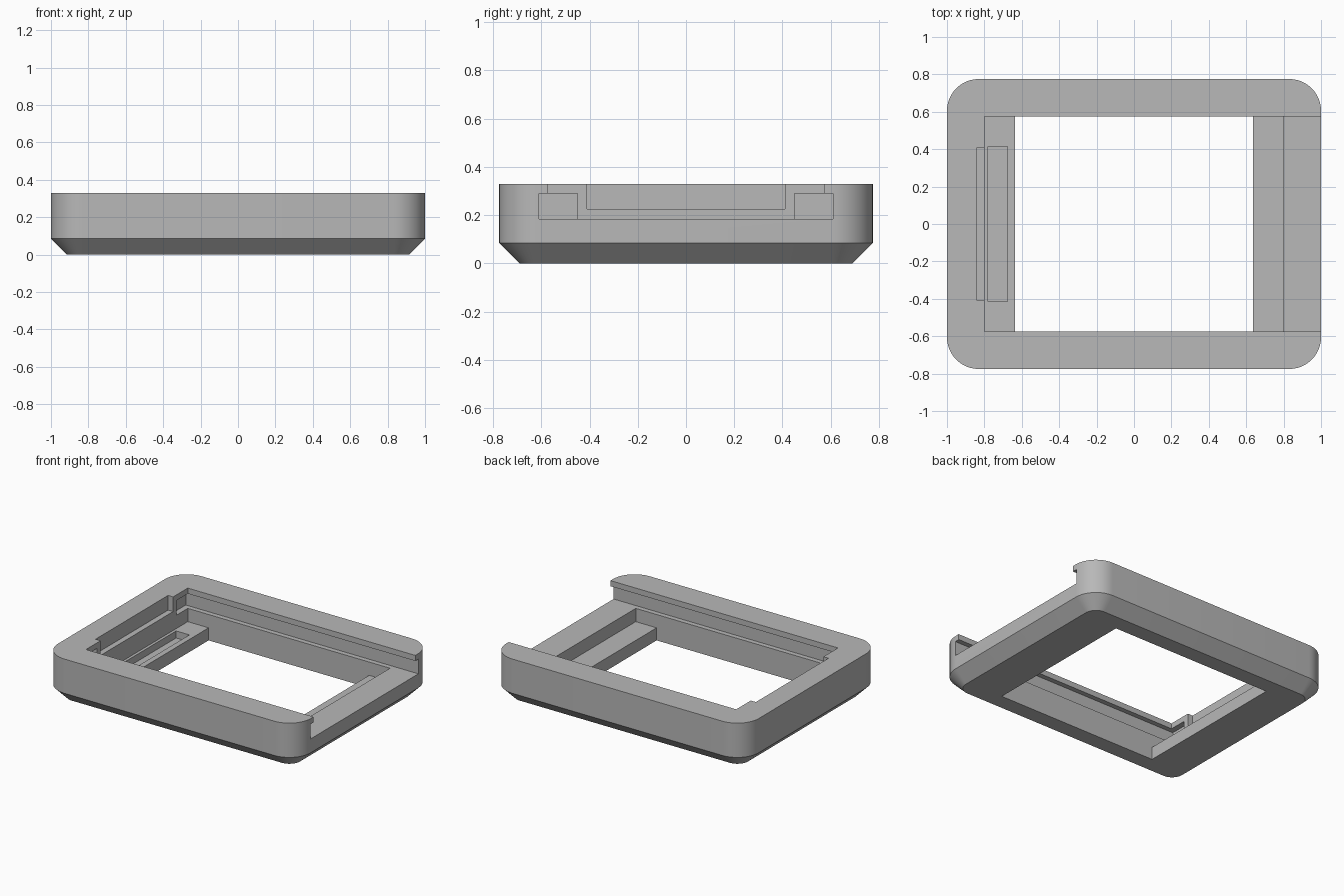
import bpy, bmesh, math

cube = bpy.data.objects.get("Cube")
if cube:
    bpy.data.objects.remove(cube, do_unlink=True)

HALF_X, HALF_Y, HEIGHT = 1.0, 0.775, 0.33
RADIUS, CHAMFER = 0.17, 0.085
FLOOR, SLOT_FLOOR, SLOT_ROOF = 0.09, 0.185, 0.29
WALL_X, WALL_Y, HOLE_X = 0.80, 0.575, 0.635

grey = bpy.data.materials.new("plain_grey")
grey.use_nodes = True
colour = (0.48, 0.48, 0.48, 1)
grey.diffuse_color = colour
grey.node_tree.nodes["Principled BSDF"].inputs["Base Color"].default_value = colour


def add_object(name, bm):
    bmesh.ops.recalc_face_normals(bm, faces=bm.faces[:])
    mesh = bpy.data.meshes.new(name)
    bm.to_mesh(mesh)
    bm.free()
    mesh.materials.append(grey)
    obj = bpy.data.objects.new(name, mesh)
    bpy.context.collection.objects.link(obj)
    return obj


def rounded_ring(bm, radius, z, steps=12):
    """Rounded rectangle whose corner centres stay fixed."""
    ring = []
    for quarter, (sx, sy) in enumerate([(1, 1), (-1, 1), (-1, -1), (1, -1)]):
        for i in range(steps + 1):
            a = (quarter + i / steps) * math.pi / 2
            ring.append(bm.verts.new((sx * (HALF_X - RADIUS) + radius * math.cos(a),
                                      sy * (HALF_Y - RADIUS) + radius * math.sin(a), z)))
    return ring


# Rounded block with a chamfered underside
bm = bmesh.new()
rings = [rounded_ring(bm, RADIUS - CHAMFER, 0),
         rounded_ring(bm, RADIUS, CHAMFER),
         rounded_ring(bm, RADIUS, HEIGHT)]
for low, high in zip(rings, rings[1:]):
    for i in range(len(low)):
        j = (i + 1) % len(low)
        bm.faces.new((low[i], low[j], high[j], high[i]))
bm.faces.new(rings[0][::-1])
bm.faces.new(rings[-1])
frame = add_object("tray_frame", bm)
bpy.context.view_layer.objects.active = frame
frame.select_set(True)


def cut(name, x, y, z):
    """Subtract a box given by its x, y and z ranges."""
    bm = bmesh.new()
    bmesh.ops.create_cube(bm, size=1)
    for v in bm.verts:
        v.co = [r[0] if c < 0 else r[1] for c, r in zip(v.co, (x, y, z))]
    cutter = add_object(name, bm)
    cutter.hide_render = True
    mod = frame.modifiers.new(name, "BOOLEAN")
    mod.operation, mod.solver, mod.object = "DIFFERENCE", "EXACT", cutter
    bpy.ops.object.modifier_apply(modifier=name)
    bpy.data.objects.remove(cutter, do_unlink=True)


# Channel open at one end, with undercut side slots
cut("channel", (-WALL_X, 1.2), (-WALL_Y, WALL_Y), (SLOT_FLOOR, 0.5))
cut("side_slots", (-WALL_X, 1.2), (-0.61, 0.61), (SLOT_FLOOR, SLOT_ROOF))
# Lower well and through window
cut("well", (-WALL_X, WALL_X), (-WALL_Y, WALL_Y), (FLOOR, 0.25))
cut("window", (-HOLE_X, HOLE_X), (-WALL_Y, WALL_Y), (-0.2, 0.25))
# End wall notch, corner pockets and ledge groove
cut("end_notch", (-0.84, -0.7), (-0.41, 0.41), (0.225, 0.5))
for side in (-1, 1):
    cut("corner_pocket", (-0.84, -0.7), sorted((side * 0.45, side * 0.61)), (SLOT_FLOOR, SLOT_ROOF))
cut("ledge_groove", (-0.78, -0.675), (-0.415, 0.415), (0.04, 0.15))

bpy.ops.object.shade_smooth_by_angle(angle=math.radians(30))
